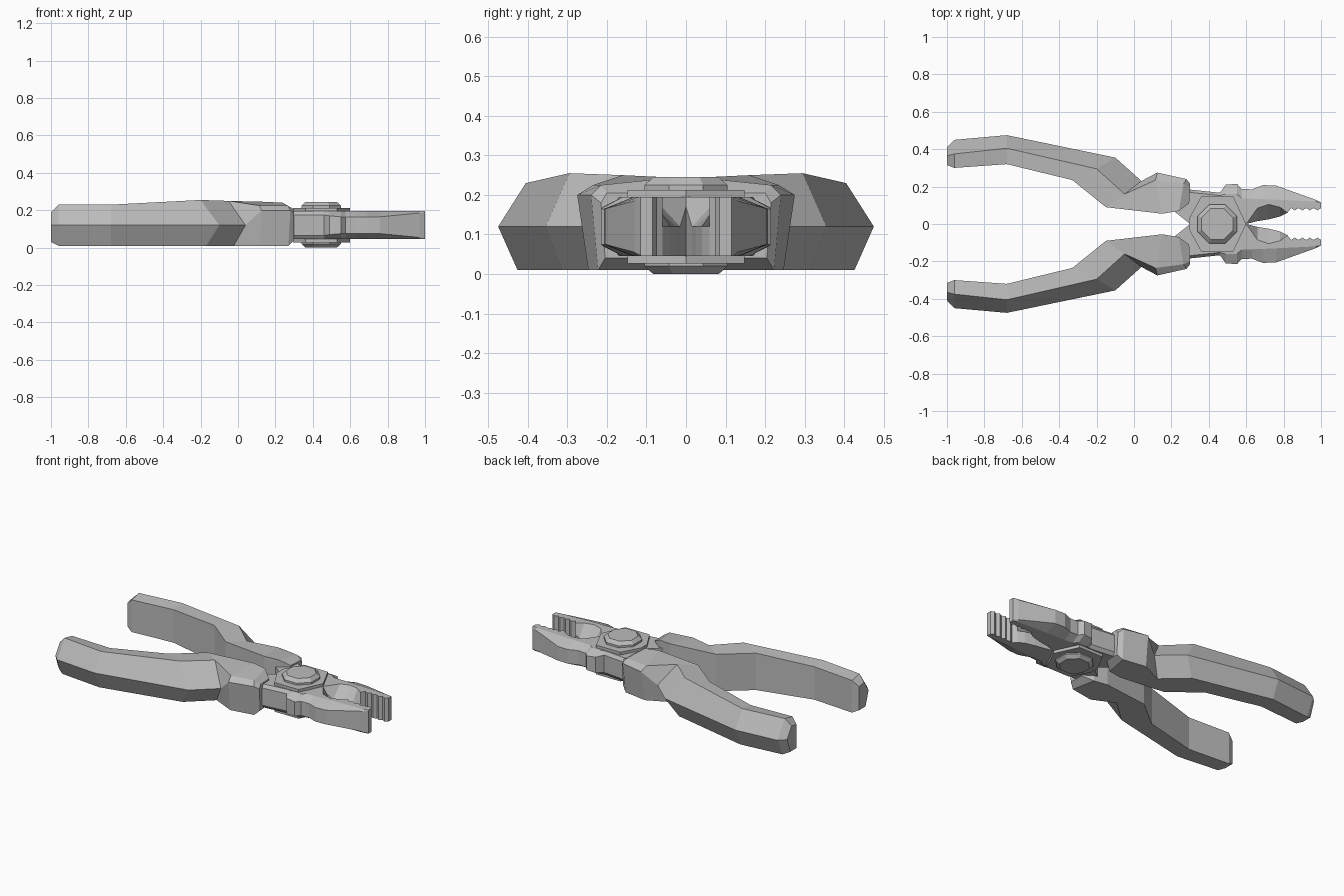
import bpy
import bmesh
import math

cube = bpy.data.objects.get("Cube")
if cube:
    bpy.data.objects.remove(cube, do_unlink=True)

steel = bpy.data.materials.new("plain_grey")
steel.use_nodes = True
GREY = (0.5, 0.5, 0.5, 1)
steel.diffuse_color = GREY
steel.node_tree.nodes["Principled BSDF"].inputs["Base Color"].default_value = GREY


def loft(name, rings, mirror=False):
    """Skin equal-length closed rings and cap both ends."""
    bm = bmesh.new()
    loops = [[bm.verts.new(p) for p in ring] for ring in rings]
    n = len(loops[0])
    for a, b in zip(loops, loops[1:]):
        for i in range(n):
            j = (i + 1) % n
            bm.faces.new((a[i], a[j], b[j], b[i]))
    bm.faces.new(loops[0][::-1])
    bm.faces.new(loops[-1])
    bmesh.ops.recalc_face_normals(bm, faces=bm.faces)
    mesh = bpy.data.meshes.new(name)
    bm.to_mesh(mesh)
    bm.free()
    mesh.materials.append(steel)
    obj = bpy.data.objects.new(name, mesh)
    bpy.context.collection.objects.link(obj)
    if mirror:
        mod = obj.modifiers.new("Mirror", 'MIRROR')
        mod.use_axis = (False, True, False)
        mod.use_mirror_merge = False
    return obj


def grip_ring(outer, ridge, inner, z_mid, z_top, z_in, z_low):
    """Five-sided grip section: pointed outside, upright inside."""
    low = [(o * 0.3 + r * 0.7) for o, r in zip(outer, ridge)]
    return [(*outer, z_mid), (*ridge, z_top), (*inner, z_in),
            (*inner, z_low), (*low, z_low)]


# Bent grips, from the rear cap to the collar in front
grips = [
    grip_ring((-1, .41), (-1, .365), (-1, .315), .12, .19, .18, .03),
    grip_ring((-.96, .45), (-.96, .375), (-.96, .30), .12, .23, .215, .01),
    grip_ring((-.68, .475), (-.68, .405), (-.68, .32), .12, .23, .22, .01),
    grip_ring((-.10, .355), (-.20, .295), (-.33, .235), .12, .255, .245, .01),
    grip_ring((.04, .23), (-.05, .16), (-.15, .09), .12, .25, .245, .01),
    grip_ring((.125, .275), (.115, .235), (.15, .055), .20, .225, .245, .01),
    grip_ring((.28, .24), (.265, .215), (.24, .07), .20, .225, .24, .01),
    grip_ring((.30, .215), (.30, .20), (.295, .11), .18, .205, .205, .04),
]
loft("handle_grips", grips, mirror=True)

# Jaw outline: x, y, inset at the flat top, inset at the bottom, side half height
outline = [
    (.20, .18, .015, .015, .055), (.29, .185, .015, .015, .055),
    (.46, .167, .015, .015, .055), (.49, .21, .05, .05, .05),
    (.55, .215, .055, .055, .045), (.575, .188, .05, .05, .045),
    (.63, .185, .05, .05, .045), (.69, .208, .075, .075, .045),
    (.76, .205, .075, .075, .045), (.97, .13, .01, .01, .065),
    (1, .115, 0, 0, .07),
]
# Gripping teeth
for i in range(9):
    outline.append((1 - i * .02, .085 - .012 * (i % 2), 0, 0, .05))
# Hollow behind the teeth, deeper at the top, then the pivot and inner arm
outline += [
    (.82, .06, 0, 0, 0), (.78, .04, -.05, 0, 0), (.72, .025, -.08, 0, 0),
    (.66, .015, -.07, 0, 0), (.60, 0, 0, 0, .05),
    (.30, 0, 0, 0, .05), (.20, .08, 0, 0, .05),
]
MID = .12
loft("jaws", [
    [(x, y - b, .045) for x, y, t, b, h in outline],
    [(x, y, MID - h) for x, y, t, b, h in outline],
    [(x, y, MID + h) for x, y, t, b, h in outline],
    [(x, y - t, .195) for x, y, t, b, h in outline],
], mirror=True)

# Six-sided pivot plate, slightly proud of the jaws on both faces
plate = [(.295, -.03), (.36, -.148), (.53, -.148), (.60, 0),
         (.53, .148), (.36, .148), (.295, .03)]
loft("pivot_plate", [[(x, y, z) for x, y in plate] for z in (.027, .213)])


# Eight-sided rivet with bevelled heads
def octagon(r, z):
    steps = [math.pi / 8 + i * math.pi / 4 for i in range(8)]
    return [(.445 + r * math.cos(a), r * math.sin(a), z) for a in steps]


loft("pivot_rivet", [octagon(.09, 0), octagon(.113, .02),
                     octagon(.113, .225), octagon(.09, .245)])
